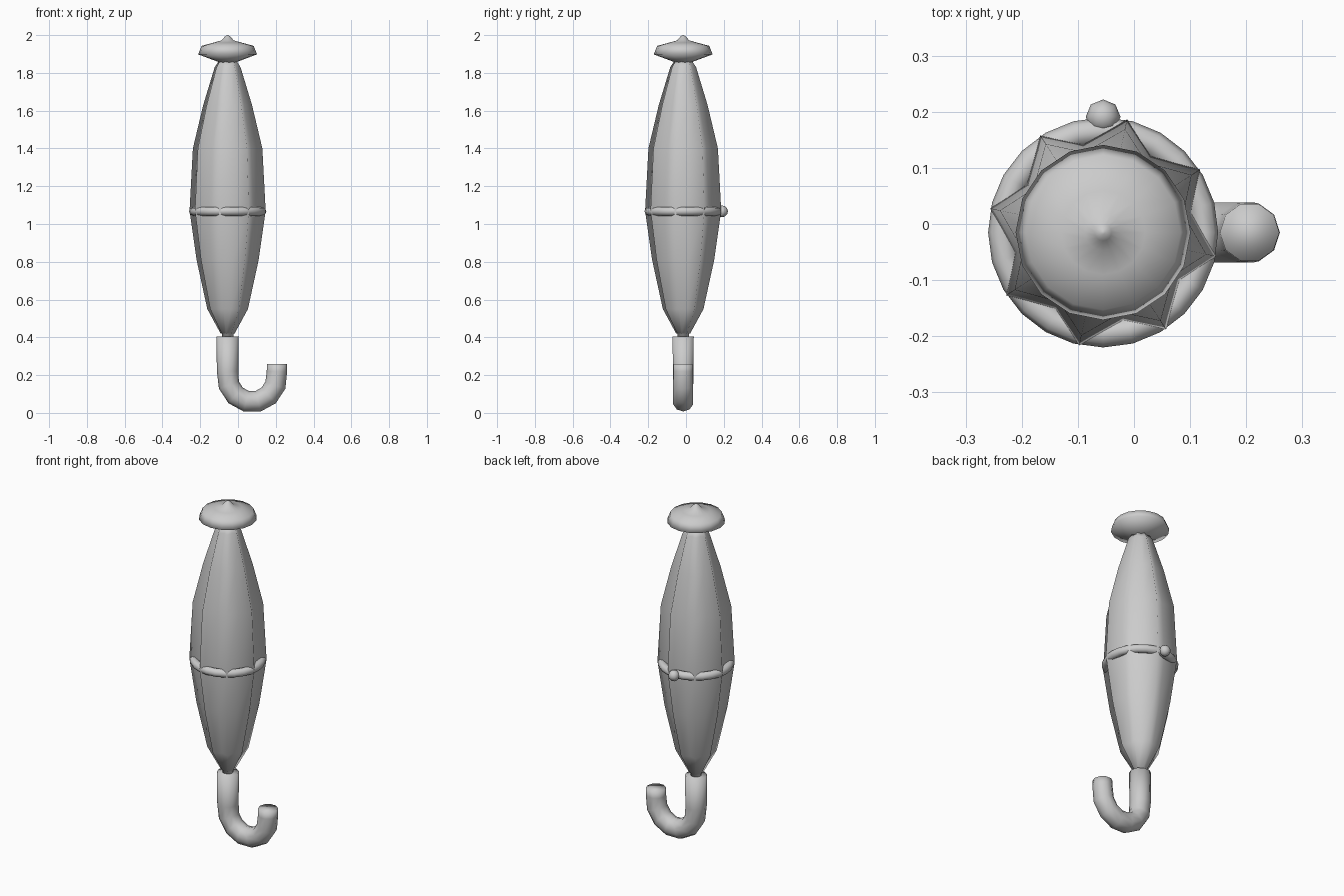
import bpy, bmesh
from math import sin, cos, pi, radians
from mathutils import Vector

old = bpy.data.objects.get("Cube")
if old:
    bpy.data.objects.remove(old, do_unlink=True)

AX, AY = -0.055, -0.015   # umbrella axis

grey = bpy.data.materials.new("plain grey")
grey.use_nodes = True
colour = (0.6, 0.6, 0.6, 1)
grey.diffuse_color = colour
grey.node_tree.nodes["Principled BSDF"].inputs["Base Color"].default_value = colour


def finish(obj):
    obj.data.materials.clear()
    obj.data.materials.append(grey)
    for face in obj.data.polygons:
        face.use_smooth = True


def skin(name, rings):
    """Join equal-length rings of points into a closed, smooth tube."""
    bm = bmesh.new()
    loops = [[bm.verts.new(p) for p in ring] for ring in rings]
    n = len(loops[0])
    for a, b in zip(loops, loops[1:]):
        for i in range(n):
            j = (i + 1) % n
            bm.faces.new((a[i], a[j], b[j], b[i]))
    bm.faces.new(loops[0][::-1])
    bm.faces.new(loops[-1])
    bmesh.ops.recalc_face_normals(bm, faces=bm.faces)
    mesh = bpy.data.meshes.new(name)
    bm.to_mesh(mesh)
    bm.free()
    obj = bpy.data.objects.new(name, mesh)
    bpy.context.collection.objects.link(obj)
    finish(obj)


def lathe(name, profile, sides):
    skin(name, [[(AX + r * cos(2 * pi * i / sides), AY + r * sin(2 * pi * i / sides), z)
                 for i in range(sides)] for r, z in profile])


# Folded canopy: eight pleats, each a ridge and a valley
PLEATS = 8
fold = [(0, 1), (25, 0.78)]   # degrees past the ridge, share of the radius
profile = [(0.038, 0.42), (0.11, 0.55), (0.168, 0.81), (0.206, 1.07),
           (0.188, 1.4), (0.132, 1.63), (0.07, 1.83), (0.05, 1.86)]
rings = []
for r, z in profile:
    ring = []
    for k in range(PLEATS):
        for turn, share in fold:
            a = radians(-12 + 360 / PLEATS * k + turn)
            ring.append((AX + r * share * cos(a), AY + r * share * sin(a), z))
    rings.append(ring)
skin("canopy", rings)

# Shaft and top cap
lathe("shaft", [(0.03, 0.36), (0.03, 1.9)], 12)
lathe("top_cap", [(0.035, 1.853), (0.156, 1.898), (0.138, 1.943), (0.075, 1.96),
                  (0.032, 1.972), (0.015, 1.992), (0.003, 2.0)], 16)

# Strap and its button
bpy.ops.mesh.primitive_torus_add(location=(AX, AY, 1.067), major_radius=0.181, minor_radius=0.024,
                                 major_segments=24, minor_segments=8)
strap = bpy.context.object
strap.name = "strap"
finish(strap)
bpy.ops.mesh.primitive_uv_sphere_add(segments=8, ring_count=6, radius=0.031,
                                     location=(AX, AY + 0.206, 1.067))
button = bpy.context.object
button.name = "strap_button"
finish(button)

# Hooked handle: a tube swept along a J
BEND, CX, CZ = 0.131, AX + 0.13, 0.194
path = [(AX, 0.405, 0, 0.059), (AX, 0.22, 0, 0.057)]
for i in range(6):
    a = radians(20 + 28 * i)
    path.append((CX - BEND * cos(a), CZ - 1.04 * BEND * sin(a), a, 0.056))
path += [(CX + BEND, 0.22, pi, 0.054), (CX + BEND, 0.26, pi, 0.053)]
rings = []
for x, z, a, r in path:
    side = Vector((-cos(a), 0, -sin(a)))
    rings.append([Vector((x, AY, z)) + r * (side * cos(2 * pi * j / 10)
                  + Vector((0, sin(2 * pi * j / 10), 0))) for j in range(10)])
skin("handle", rings)
